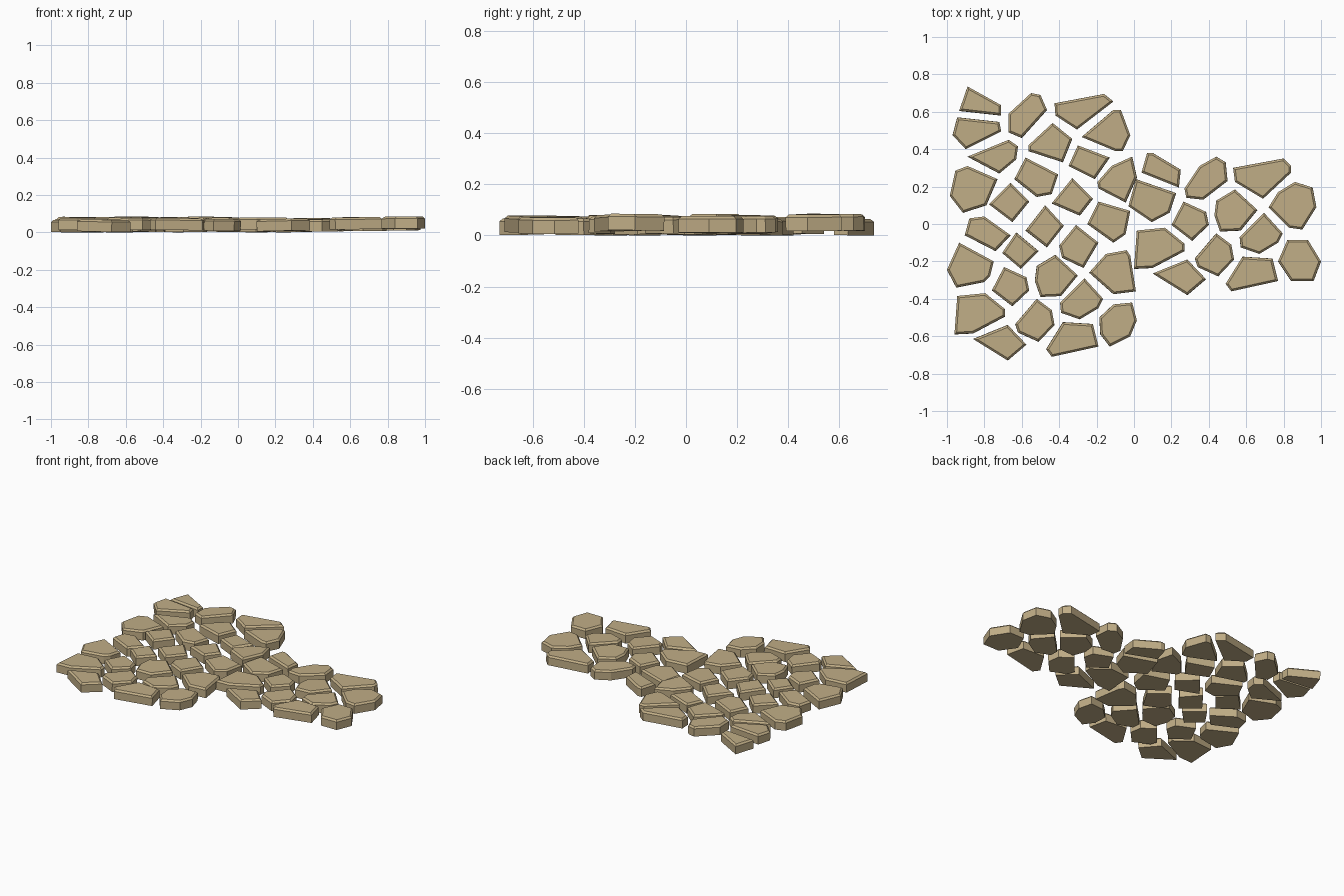
import bpy, bmesh, random
from mathutils import Matrix, Vector

random.seed(4)
THICK = 0.064
CHAMFER = 0.011

sandstone = bpy.data.materials.new("tan sandstone")
sandstone.diffuse_color = (0.53, 0.42, 0.24, 1)


def stone(name, outline, base):
    """One flagstone: extruded outline, chamfered top rim, very slight tilt."""
    bm = bmesh.new()
    bottom = bm.faces.new([bm.verts.new((x, y, 0)) for x, y in outline])
    ext = bmesh.ops.extrude_face_region(bm, geom=[bottom], use_keep_orig=True)["geom"]
    top = [v for v in ext if isinstance(v, bmesh.types.BMVert)]
    bmesh.ops.translate(bm, verts=top, vec=(0, 0, THICK))
    bmesh.ops.recalc_face_normals(bm, faces=bm.faces)
    rim = [e for e in bm.edges if all(v.co.z > THICK / 2 for v in e.verts)]
    bmesh.ops.bevel(bm, geom=rim, offset=CHAMFER, segments=1, affect='EDGES')
    # lean the stone about its own middle, then seat it at its base height
    mid = sum((v.co for v in bm.verts), Vector()) / len(bm.verts)
    lean = (Matrix.Rotation(random.uniform(-.02, .02), 3, 'X')
            @ Matrix.Rotation(random.uniform(-.02, .02), 3, 'Y'))
    bmesh.ops.rotate(bm, verts=bm.verts, cent=mid, matrix=lean)
    low = min(v.co.z for v in bm.verts)
    bmesh.ops.translate(bm, verts=bm.verts, vec=(0, 0, base - low))
    me = bpy.data.meshes.new(name)
    bm.to_mesh(me)
    bm.free()
    me.materials.append(sandstone)
    bpy.context.collection.objects.link(bpy.data.objects.new(name, me))


def patch(name, outlines, offset=(0, 0)):
    """Lay a group of flagstones, shifted by offset."""
    for i, pts in enumerate(outlines):
        moved = [(x + offset[0], y + offset[1]) for x, y in pts]
        stone(f"{name}_{i + 1}", moved, 0.018 * random.random() if i else 0.0)


# core stones, laid twice
core = [
    [(.265, .12), (.385, .065), (.40, -.005), (.31, -.09), (.20, -.005)],
    [(.54, .185), (.66, .075), (.57, -.035), (.46, -.04), (.43, .045), (.44, .125)],
    [(.695, .06), (.795, -.05), (.77, -.1), (.67, -.16), (.57, -.125), (.565, -.07)],
    [(.015, -.035), (.165, -.02), (.27, -.105), (.27, -.145), (.10, -.235), (.0, -.24)],
    [(.10, -.265), (.285, -.19), (.385, -.295), (.285, -.38)],
    [(.44, -.05), (.52, -.11), (.535, -.19), (.45, -.28), (.34, -.23), (.325, -.185)],
    [(.49, -.32), (.58, -.175), (.74, -.185), (.77, -.305), (.52, -.36)],
]
patch("right_core_stone", core)
patch("lower_core_stone", core, (-.96, -.35))

# rim stones of the right arm
patch("right_rim_stone", [
    [(.07, .38), (.10, .38), (.25, .29), (.24, .195), (.04, .275)],
    [(.27, .19), (.35, .31), (.44, .36), (.49, .33), (.50, .23), (.37, .13), (.28, .14)],
    [(.53, .30), (.80, .35), (.84, .31), (.84, .275), (.69, .135), (.54, .225)],
    [(.01, .24), (.225, .165), (.19, .06), (.095, .01), (-.03, .095)],
    [(.77, .17), (.86, .225), (.955, .195), (.975, .09), (.90, -.03), (.83, -.02), (.72, .09)],
    [(.82, -.085), (.93, -.085), (1.0, -.20), (.96, -.305), (.84, -.305), (.77, -.20)],
])

# rim stones of the lower left
patch("lower_rim_stone", [
    [(-.935, -.10), (-.75, -.20), (-.77, -.28), (-.80, -.31), (-.95, -.34), (-1, -.245)],
    [(-.15, -.16), (-.04, -.14), (-.02, -.17), (.01, -.36), (-.11, -.375), (-.24, -.26)],
    [(-.11, -.43), (-.01, -.42), (.015, -.515), (-.02, -.60), (-.13, -.655), (-.18, -.59),
     (-.185, -.50)],
    [(-.88, .03), (-.80, .04), (-.66, -.06), (-.74, -.145), (-.905, -.06)],
    [(-.63, -.045), (-.51, -.145), (-.605, -.24), (-.705, -.155)],
    [(-.31, -.005), (-.19, -.10), (-.27, -.235), (-.385, -.18), (-.40, -.115)],
])

# top left stones
patch("upper_stone", [
    [(-.89, .735), (-.71, .635), (-.71, .58), (-.935, .605)],
    [(-.945, .57), (-.72, .545), (-.71, .495), (-.90, .40), (-.97, .475)],
    [(-.67, .59), (-.55, .70), (-.50, .69), (-.465, .61), (-.60, .46), (-.67, .49)],
    [(-.425, .645), (-.16, .695), (-.11, .655), (-.305, .505), (-.42, .58)],
    [(-.11, .61), (-.07, .61), (-.02, .475), (-.06, .39), (-.1, .39), (-.28, .465)],
    [(-.435, .54), (-.33, .455), (-.38, .33), (-.565, .39), (-.565, .42)],
    [(-.67, .45), (-.62, .415), (-.63, .345), (-.72, .27), (-.89, .36)],
])

# stones joining the two halves of the left side
patch("middle_stone", [
    [(-.30, .42), (-.13, .355), (-.21, .24), (-.35, .31)],
    [(-.58, .355), (-.405, .265), (-.44, .16), (-.52, .145), (-.64, .24)],
    [(-.89, .31), (-.73, .24), (-.79, .10), (-.915, .06), (-.985, .15), (-.955, .285)],
    [(-.66, .22), (-.56, .12), (-.65, .01), (-.775, .105)],
    [(-.33, .245), (-.22, .135), (-.29, .045), (-.44, .11)],
    [(-.01, .36), (.015, .25), (-.045, .115), (-.19, .19), (-.195, .225), (-.12, .31)],
    [(-.475, .10), (-.375, -.01), (-.465, -.125), (-.58, -.035)],
    [(-.19, .12), (-.02, .07), (-.045, -.055), (-.11, -.1), (-.25, .0)],
])
